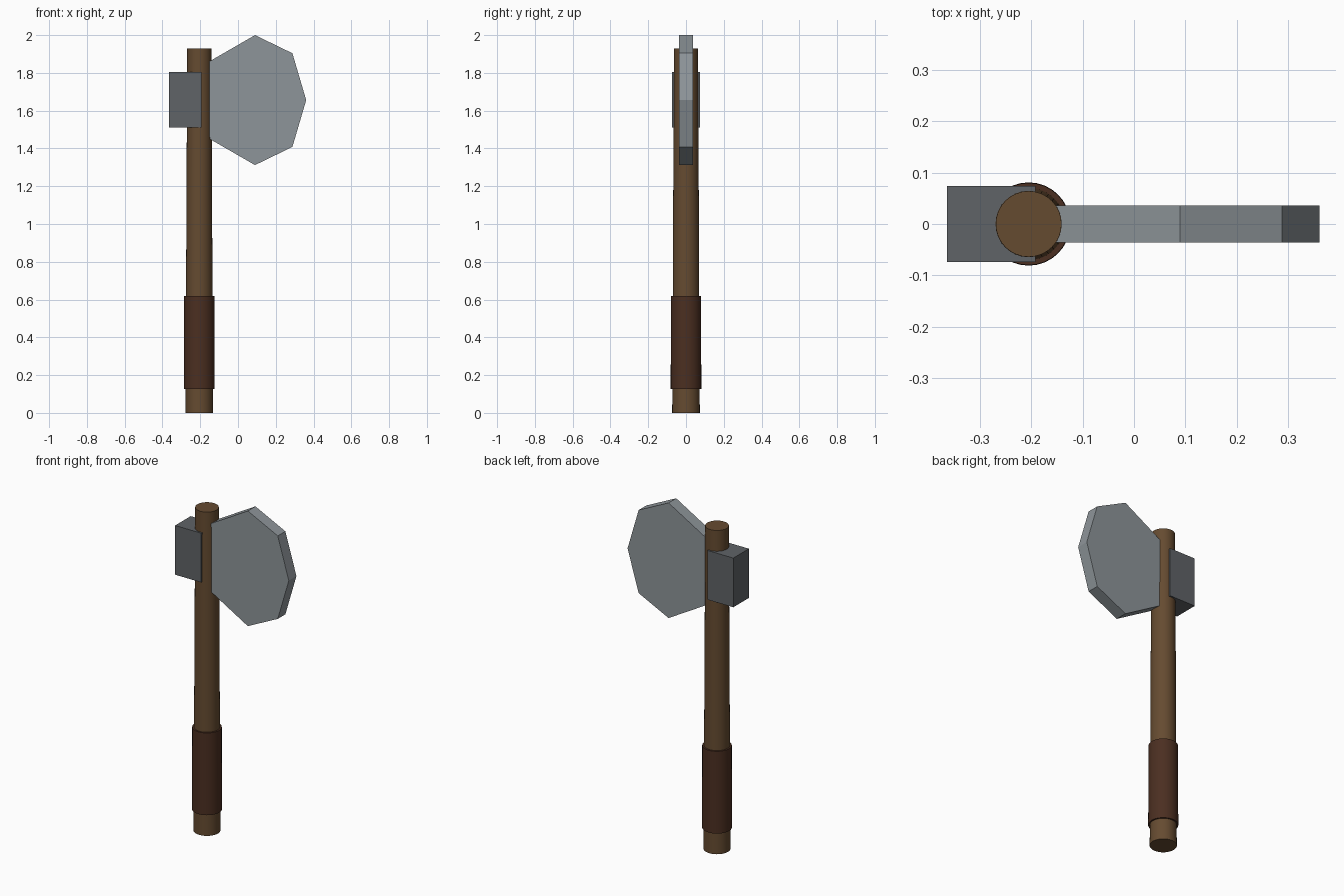
import bpy, bmesh, math

if "Cube" in bpy.data.objects:
    bpy.data.objects.remove(bpy.data.objects["Cube"])

AXIS_X = -0.205   # handle centre line
HEAD_Z = 1.656    # axe head centre height


def material(name, rgb):
    m = bpy.data.materials.new(name)
    m.diffuse_color = (*rgb, 1)
    m.use_nodes = True
    m.node_tree.nodes["Principled BSDF"].inputs["Base Color"].default_value = m.diffuse_color
    return m


wood = material("wood", (0.13, 0.07, 0.03))
leather = material("leather", (0.07, 0.028, 0.015))
steel = material("steel", (0.27, 0.30, 0.32))
iron = material("dark_iron", (0.115, 0.125, 0.135))


def rod(name, r_bottom, r_top, z0, z1, mat):
    bpy.ops.mesh.primitive_cone_add(vertices=32, radius1=r_bottom, radius2=r_top,
                                    depth=z1 - z0, location=(AXIS_X, 0, (z0 + z1) / 2))
    ob = bpy.context.object
    ob.name = name
    ob.data.materials.append(mat)
    bpy.ops.object.shade_smooth_by_angle(angle=math.radians(30))


# Tapered wooden handle and leather grip
rod("handle", 0.073, 0.064, 0, 1.93, wood)
rod("grip", 0.081, 0.08, 0.127, 0.618, leather)

# Square poll block behind the handle
bpy.ops.mesh.primitive_cube_add(size=1, location=(-0.278, 0, 1.659))
poll = bpy.context.object
poll.name = "poll"
poll.scale = (0.172, 0.147, 0.294)
bpy.ops.object.transform_apply(location=False, rotation=False, scale=True)
poll.data.materials.append(iron)

# Faceted blade: half outline mirrored about the head centre, extruded in y
upper = [(-0.165, 0.197), (0.09, 0.344), (0.288, 0.248)]
outline = upper + [(0.361, 0)] + [(x, -z) for x, z in reversed(upper)]
bm = bmesh.new()
face = bm.faces.new([bm.verts.new((x, -0.036, HEAD_Z + z)) for x, z in outline])
ext = bmesh.ops.extrude_face_region(bm, geom=[face])
bmesh.ops.translate(bm, vec=(0, 0.072, 0),
                    verts=[v for v in ext["geom"] if isinstance(v, bmesh.types.BMVert)])
bmesh.ops.recalc_face_normals(bm, faces=bm.faces)
mesh = bpy.data.meshes.new("blade")
bm.to_mesh(mesh)
bm.free()
mesh.materials.append(steel)
bpy.context.collection.objects.link(bpy.data.objects.new("blade", mesh))
